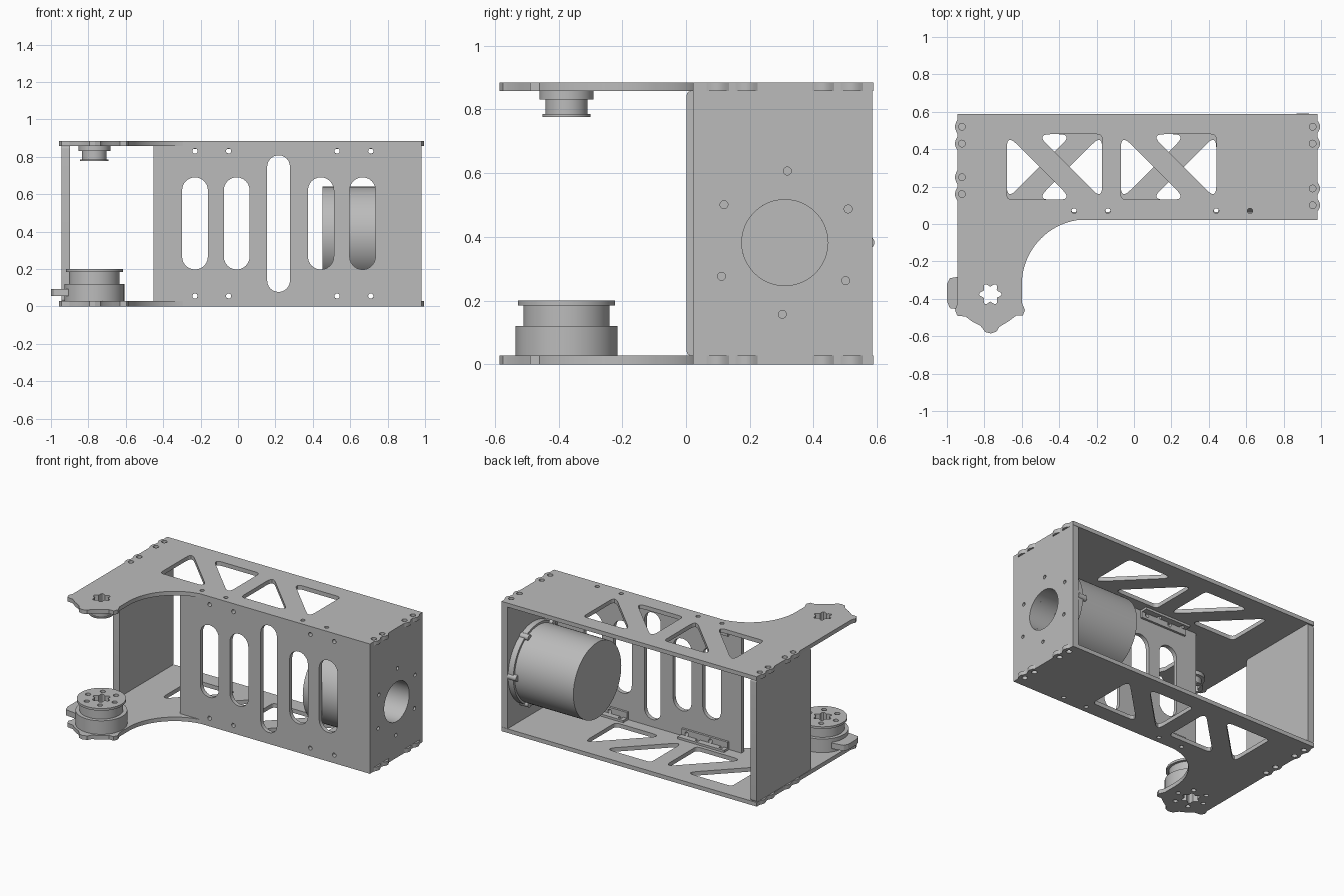
import bpy, bmesh
from math import sin, cos, pi, radians, tan
from mathutils import Matrix, Vector

if "Cube" in bpy.data.objects:
    bpy.data.objects.remove(bpy.data.objects["Cube"])

metal = bpy.data.materials.new("plain_grey")
metal.use_nodes = True
GREY = (0.5, 0.5, 0.5, 1)
metal.diffuse_color = GREY
metal.node_tree.nodes["Principled BSDF"].inputs["Base Color"].default_value = GREY

H, T = 0.885, 0.0275          # overall height, plate thickness
AX, AY = -0.768, -0.375       # pivot axis
MY, MZ = 0.31, 0.382          # motor axis

# Local plate axes: flat lies in xy, front in xz, side in yz
FLAT = Matrix.Identity(4)
FRONT = Matrix.Rotation(radians(90), 4, 'X')
SIDE = Matrix(((0, 0, 1, 0), (1, 0, 0, 0), (0, 1, 0, 0), (0, 0, 0, 1)))


def finish(name, bm):
    bmesh.ops.remove_doubles(bm, verts=bm.verts, dist=1e-5)
    bmesh.ops.recalc_face_normals(bm, faces=bm.faces)
    mesh = bpy.data.meshes.new(name)
    bm.to_mesh(mesh)
    bm.free()
    mesh.materials.append(metal)
    ob = bpy.data.objects.new(name, mesh)
    bpy.context.collection.objects.link(ob)
    bpy.ops.object.select_all(action='DESELECT')
    ob.select_set(True)
    bpy.context.view_layer.objects.active = ob
    bpy.ops.object.shade_smooth_by_angle(angle=radians(30))
    return ob


def plate(name, outline, holes, lo, hi, axes=FLAT):
    """Extruded flat profile with holes, spanning lo..hi along its normal."""
    cu = bpy.data.curves.new(name, 'CURVE')
    cu.dimensions, cu.fill_mode = '2D', 'BOTH'
    cu.extrude = (hi - lo) / 2
    for loop in [outline] + holes:
        sp = cu.splines.new('POLY')
        sp.points.add(len(loop) - 1)
        for p, (u, v) in zip(sp.points, loop):
            p.co = (u, v, 0, 1)
        sp.use_cyclic_u = True
    tmp = bpy.data.objects.new(name + "_profile", cu)
    mesh = tmp.to_mesh()
    bm = bmesh.new()
    bm.from_mesh(mesh)
    tmp.to_mesh_clear()
    bpy.data.objects.remove(tmp)
    bpy.data.curves.remove(cu)
    bm.transform(axes @ Matrix.Translation((0, 0, (lo + hi) / 2)))
    return finish(name, bm)


def circle(u, v, r, n=24, wave=0.0):
    return [(u + (r + wave * cos(6 * a)) * cos(a), v + (r + wave * cos(6 * a)) * sin(a))
            for a in (2 * pi * i / n for i in range(n))]


def ring(u, v, radius, r, n=6, start=0.0):
    return [circle(u + radius * cos(start + 2 * pi * i / n),
                   v + radius * sin(start + 2 * pi * i / n), r, 16) for i in range(n)]


def rect(u0, u1, v0, v1):
    return [(u0, v0), (u1, v0), (u1, v1), (u0, v1)]


def rounded(points, r, steps=6):
    """Polygon with filleted corners."""
    out, n = [], len(points)
    for i in range(n):
        p = Vector(points[i])
        a = (Vector(points[i - 1]) - p).normalized()
        b = (Vector(points[(i + 1) % n]) - p).normalized()
        t = r / tan(a.angle(b) / 2)
        s, e = p + a * t, p + b * t
        for k in range(steps + 1):
            f = k / steps
            # quadratic blend through the corner
            q = s * (1 - f) ** 2 + p * 2 * f * (1 - f) + e * f * f
            out.append(tuple(q))
    return out


def slot(u, half, v0, v1, n=12):
    top = [(u + half * cos(pi * i / n), v1 - half + half * sin(pi * i / n)) for i in range(n + 1)]
    low = [(u - half * cos(pi * i / n), v0 + half - half * sin(pi * i / n)) for i in range(n + 1)]
    return top + low


def bumps(x, ys, out):
    pts = []
    for y in ys:
        s = 0.035 if ys[-1] > ys[0] else -0.035
        pts += [(x + out * sin(pi * k / 6), y + s * (k / 3 - 1)) for k in range(7)]
    return pts


# Arm plates, top and bottom
RIGHT_YS, LEFT_YS = [0.1, 0.19, 0.43, 0.52], [0.52, 0.43, 0.25, 0.16]
tip = [(-0.945, -0.43), (-0.957, -0.46), (-0.945, -0.49), (-0.9, -0.495), (-0.86, -0.525),
       (-0.82, -0.545), (-0.795, -0.578), (-0.765, -0.585), (-0.735, -0.575), (-0.72, -0.55),
       (-0.67, -0.52), (-0.63, -0.49), (-0.595, -0.49), (-0.583, -0.46), (-0.6, -0.42)]
sweep = [(-0.25 - 0.35 * cos(a), -0.325 + 0.35 * sin(a))
         for a in (pi / 2 * i / 20 for i in range(21))]
arm = ([(0.98, 0.025)] + bumps(0.98, RIGHT_YS, 0.015) + [(0.98, 0.588), (-0.945, 0.588)]
       + bumps(-0.945, LEFT_YS, -0.012) + tip + sweep)

end_holes = [circle(0.955, y, 0.018, 16) for y in RIGHT_YS]
end_holes += [circle(-0.92, y, 0.018, 16) for y in LEFT_YS]
BRACKETS = (-0.36, 0.40)
mount_holes = [circle(x + d, 0.07, 0.014, 16) for x in BRACKETS for d in (0.04, 0.22)]


def truss(flip):
    """Pairs of triangular cutouts with a diagonal brace between them."""
    loops = []
    for x in (-0.68, -0.07):
        for tri in ([(x, 0.48), (x, 0.13), (x + 0.35, 0.13)],
                    [(x + 0.51, 0.13), (x + 0.51, 0.48), (x + 0.16, 0.48)]):
            loops.append(rounded([(u, 0.61 - v) if flip else (u, v) for u, v in tri], 0.03))
    return loops


bore = circle(AX, AY, 0.05, 48, 0.01)
common = end_holes + mount_holes + [bore]
plate("top_arm_plate", arm, common + truss(False), H - T, H)
plate("bottom_arm_plate", arm, common + truss(True) + ring(AX, AY, 0.1, 0.015), 0, T)

# Front panel with slots
slots = [slot(x, 0.069, 0.197, 0.69) for x in (-0.23, -0.007, 0.443, 0.666)]
slots.append(slot(0.217, 0.061, 0.077, 0.808))
bolts = [circle(x + d, z, 0.014, 16) for x in BRACKETS for d in (0.13, 0.31) for z in (0.055, 0.83)]
plate("front_panel", rect(-0.453, 0.98, 0, H), slots + bolts, -0.05, -0.022, FRONT)

# End panels
plate("left_end_panel", rounded(rect(0.002, 0.586, T, H - T), 0.015), [], -0.943, -0.897, SIDE)
plate("right_end_panel", rect(0.03, 0.586, T, H - T),
      [circle(MY, MZ, 0.135, 48)] + ring(MY, MZ, 0.225, 0.0125, 6, radians(-92)),
      0.935, 0.98, SIDE)

# Angle brackets joining front panel and arm plates
for side, x in zip(("right", "left"), BRACKETS):
    for level, base, lo, z0 in (("lower", T, T, T), ("upper", H - T - 0.015, H - T - 0.055, H - T)):
        plate(f"{level}_{side}_bracket_foot", rect(x, x + 0.35, 0.05, 0.105),
              [circle(x + d, 0.075, 0.014, 16) for d in (0.04, 0.22)], base, base + 0.015)
        plate(f"{level}_{side}_bracket_web", rect(x, x + 0.35, lo, lo + 0.055),
              [circle(x + d, lo + 0.028, 0.014, 16) for d in (0.13, 0.31)],
              -0.065, -0.05, FRONT)

# Motor body with rim and hollow shaft opening
bm = bmesh.new()
profile = [(0.452, 0), (0.452, 0.258), (0.895, 0.258), (0.895, 0.272), (0.935, 0.272),
           (0.935, 0.135), (0.8, 0.135), (0.8, 0)]
verts = [bm.verts.new((x, MY, MZ + r)) for x, r in profile]
edges = [bm.edges.new(pair) for pair in zip(verts, verts[1:])]
bmesh.ops.spin(bm, geom=verts + edges, cent=(0, MY, MZ), axis=(1, 0, 0),
               angle=2 * pi, steps=64, use_duplicate=False)
finish("motor", bm)

# Small clips around the motor rim
for i in range(6):
    a = 2 * pi * i / 6
    plate(f"motor_clip_{i + 1}", circle(MY + 0.262 * cos(a), MZ + 0.262 * sin(a), 0.02, 16),
          [], 0.87, 0.935, SIDE)

# Pivot hubs, stacked discs with a lobed bore
for name, r, lo, hi in (("base", 0.16, T, 0.12), ("neck", 0.135, 0.12, 0.185),
                        ("cap", 0.152, 0.185, 0.2)):
    plate(f"lower_hub_{name}", circle(AX, AY, r, 64), [bore] + ring(AX, AY, 0.1, 0.017), lo, hi)
for name, r, lo, hi in (("base", 0.085, 0.832, H - T), ("neck", 0.066, 0.785, 0.832),
                        ("cap", 0.076, 0.777, 0.785)):
    plate(f"upper_hub_{name}", circle(AX, AY, r, 48), [bore], lo, hi)

# Side tab on the lower hub
plate("hub_side_tab", rounded([(-0.9, -0.46), (-0.985, -0.45), (-1, -0.41), (-1, -0.32),
                               (-0.985, -0.29), (-0.9, -0.275)], 0.012), [], 0.055, 0.093)
